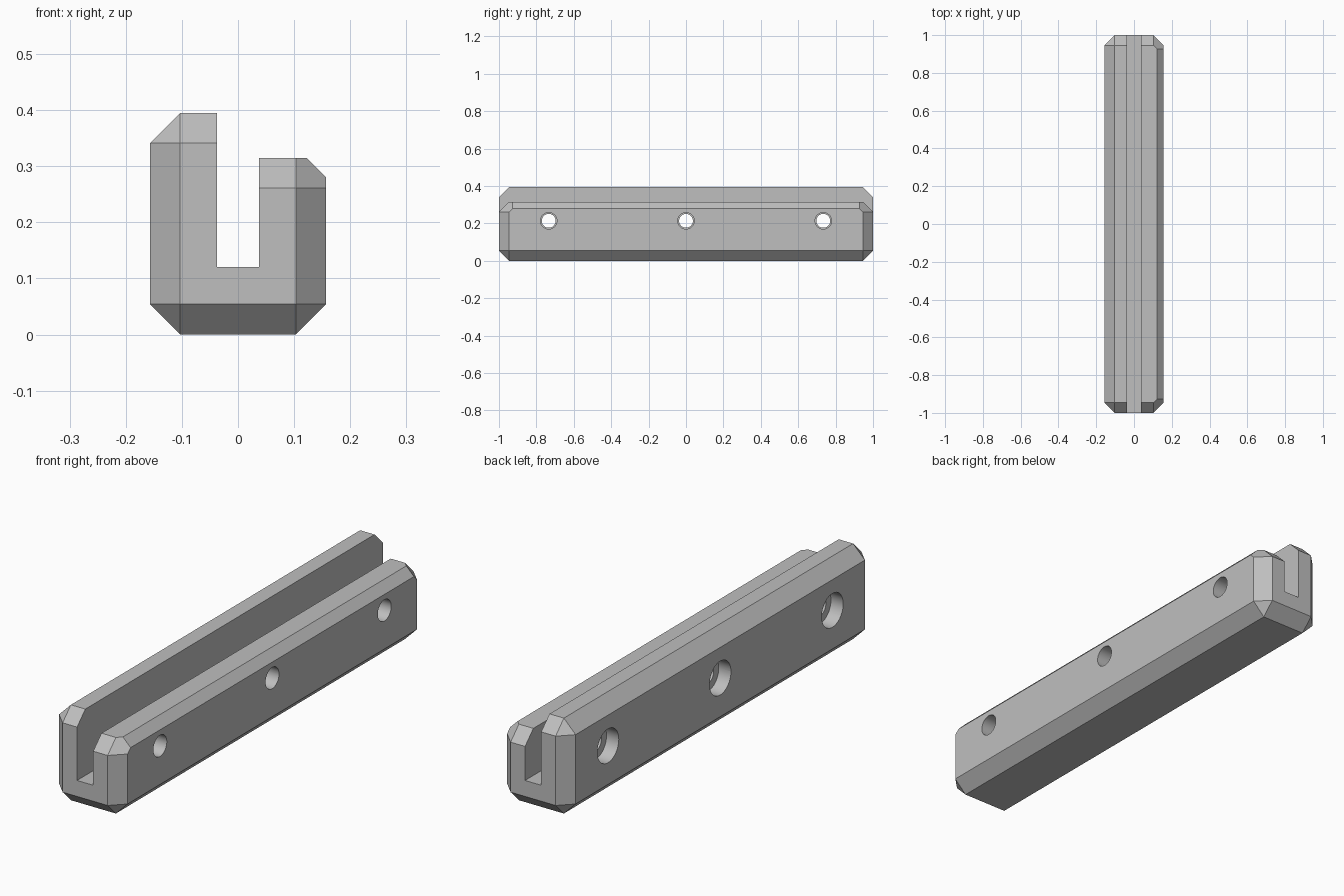
import bpy
import bmesh
from math import pi
from mathutils import Matrix, Vector

if "Cube" in bpy.data.objects:
    bpy.data.objects.remove(bpy.data.objects["Cube"], do_unlink=True)

HALF_W, HALF_L, CHAMFER = 0.157, 1.0, 0.054
SLOT_X, SLOT_Z = 0.037, 0.12
HOLE_Z, HOLE_SPACING = 0.214, 0.734

grey = bpy.data.materials.new("plain grey")
grey.use_nodes = True
colour = (0.52, 0.52, 0.52, 1)
grey.diffuse_color = colour
grey.node_tree.nodes["Principled BSDF"].inputs["Base Color"].default_value = colour


def slice_off(bm, point, normal):
    """Cut away everything beyond a plane and cap the cut."""
    geom = bm.verts[:] + bm.edges[:] + bm.faces[:]
    bmesh.ops.bisect_plane(bm, geom=geom, dist=1e-5, plane_co=point,
                           plane_no=Vector(normal).normalized(), clear_outer=True)
    rim = [e for e in bm.edges if e.is_boundary]
    if rim:
        bmesh.ops.holes_fill(bm, edges=rim, sides=0)


def add_half(target, side, height, edge_chamfer):
    """One wall with its half of the floor, chamfered along the outside."""
    w, l, c, h = HALF_W, HALF_L, CHAMFER, height
    profile = [(0, 0), (w - c, 0), (w, c), (w, h - edge_chamfer),
               (w - edge_chamfer, h), (SLOT_X, h), (SLOT_X, SLOT_Z), (0, SLOT_Z)]
    bm = bmesh.new()
    face = bm.faces.new([bm.verts.new((x, -l, z)) for x, z in profile])
    ext = bmesh.ops.extrude_face_region(bm, geom=[face], use_keep_orig=True)
    moved = [v for v in ext["geom"] if isinstance(v, bmesh.types.BMVert)]
    bmesh.ops.translate(bm, verts=moved, vec=(0, 2 * l, 0))
    for s in (-1, 1):
        slice_off(bm, (w, s * (l - c), 0), (1, s, 0))           # upright edge
        slice_off(bm, (0, s * (l - c), 0), (0, s, -1))          # bottom edge
        slice_off(bm, (0, s * (l - c), h), (0, s, 1))           # top edge
        slice_off(bm, (w, s * (l - c), c), (1, s, -1))          # bottom corner
        slice_off(bm, (w, s * (l - c), h - c), (1, s, 1))       # top corner
    # Open the middle so that the halves can be welded
    inner = [f for f in bm.faces if all(abs(v.co.x) < 1e-5 for v in f.verts)]
    bmesh.ops.delete(bm, geom=inner, context="FACES")
    for v in bm.verts:
        v.co.x *= side
    part = bpy.data.meshes.new("half")
    bm.to_mesh(part)
    bm.free()
    target.from_mesh(part)
    bpy.data.meshes.remove(part)


# Channel body: tall wall on one side, low wall on the other
bm = bmesh.new()
add_half(bm, -1, 0.395, CHAMFER)
add_half(bm, 1, 0.315, 0.035)
bmesh.ops.remove_doubles(bm, verts=bm.verts[:], dist=1e-4)
bmesh.ops.dissolve_limit(bm, angle_limit=0.01, verts=bm.verts[:], edges=bm.edges[:])
bmesh.ops.recalc_face_normals(bm, faces=bm.faces[:])
mesh = bpy.data.meshes.new("channel_body")
bm.to_mesh(mesh)
bm.free()
body = bpy.data.objects.new("channel_body", mesh)
bpy.context.collection.objects.link(body)
mesh.materials.append(grey)


def drill(name, radius, x0, x1):
    """Cut a row of three holes along x between two depths."""
    bm = bmesh.new()
    for i in (-1, 0, 1):
        place = (Matrix.Translation(((x0 + x1) / 2, i * HOLE_SPACING, HOLE_Z))
                 @ Matrix.Rotation(pi / 2, 4, "Y"))
        bmesh.ops.create_cone(bm, cap_ends=True, segments=48, radius1=radius,
                              radius2=radius, depth=x1 - x0, matrix=place)
    cutter_mesh = bpy.data.meshes.new(name)
    bm.to_mesh(cutter_mesh)
    bm.free()
    cutter_mesh.materials.append(grey)
    cutter = bpy.data.objects.new(name, cutter_mesh)
    bpy.context.collection.objects.link(cutter)
    cutter.hide_render = True
    mod = body.modifiers.new(name, "BOOLEAN")
    mod.operation, mod.solver, mod.object = "DIFFERENCE", "EXACT", cutter
    bpy.context.view_layer.objects.active = body
    bpy.ops.object.modifier_apply(modifier=name)
    bpy.data.objects.remove(cutter, do_unlink=True)


# Screw holes: plain in the low wall, counterbored in the tall wall
drill("low_wall_holes", 0.044, 0, 0.2)
drill("tall_wall_holes", 0.037, -0.2, 0)
drill("counterbores", 0.07, -0.2, -HALF_W + 0.056)

# Smooth bores, crisp chamfers
bpy.ops.object.select_all(action="DESELECT")
body.select_set(True)
bpy.context.view_layer.objects.active = body
bpy.ops.object.shade_smooth_by_angle(angle=0.35)
